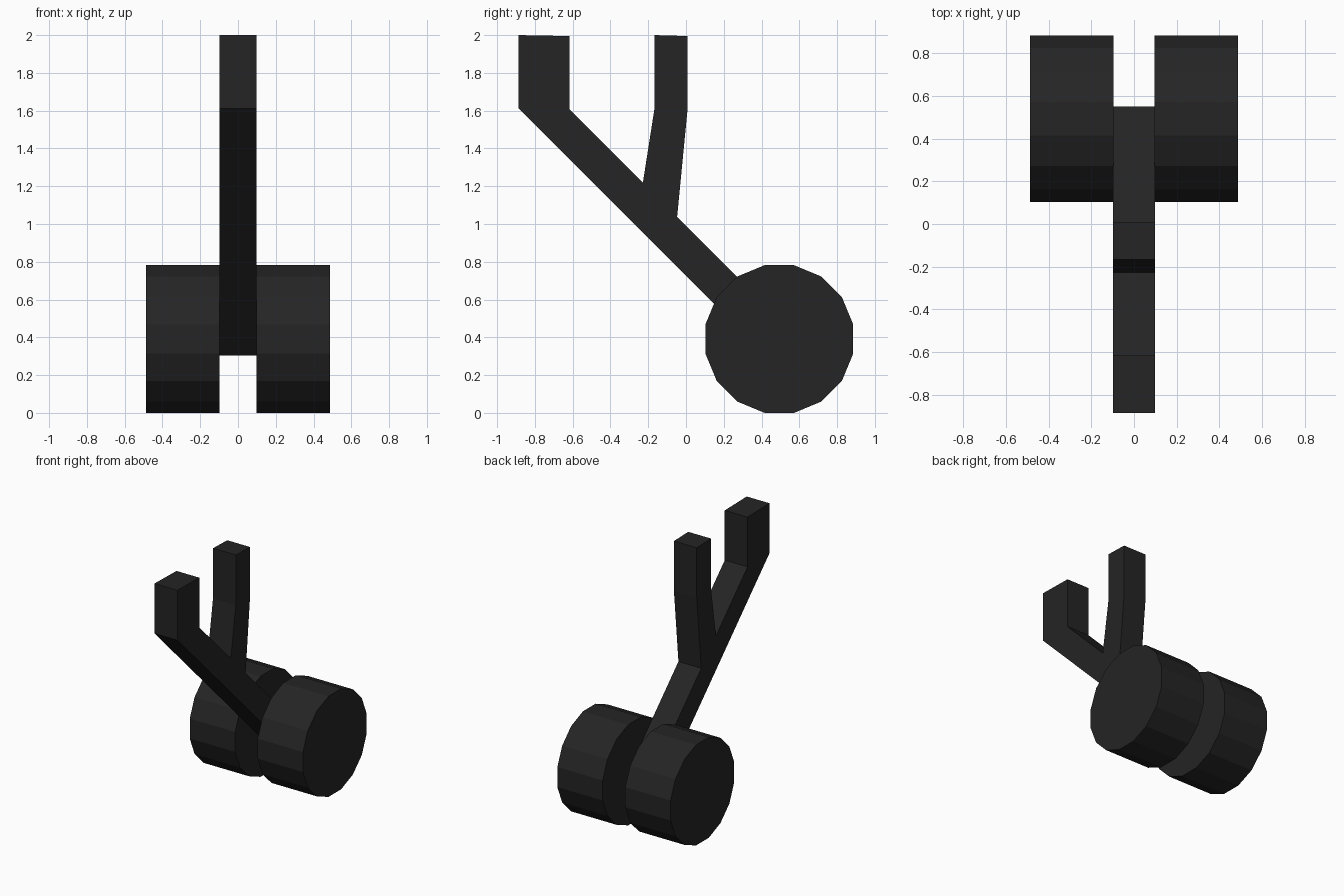
import bpy, bmesh, math
from mathutils import Matrix

if "Cube" in bpy.data.objects:
    bpy.data.objects.remove(bpy.data.objects["Cube"])

black = bpy.data.materials.new("matte black")
black.diffuse_color = (0.018, 0.018, 0.018, 1)
black.use_nodes = True
black.node_tree.nodes["Principled BSDF"].inputs["Base Color"].default_value = black.diffuse_color


def finish(name, bm):
    bmesh.ops.recalc_face_normals(bm, faces=bm.faces)
    mesh = bpy.data.meshes.new(name)
    bm.to_mesh(mesh)
    bm.free()
    mesh.materials.append(black)
    obj = bpy.data.objects.new(name, mesh)
    bpy.context.collection.objects.link(obj)


def wheel(name, x):
    # 16-sided drum lying along x with a flat resting on the ground
    bm = bmesh.new()
    spin = Matrix.Rotation(math.radians(11.25), 4, 'X')
    turn = Matrix.Rotation(math.radians(90), 4, 'Y')
    place = Matrix.Translation((x, 0.494, 0.391))
    r = 0.391 / math.cos(math.radians(11.25))
    bmesh.ops.create_cone(bm, cap_ends=True, segments=16, radius1=r, radius2=r,
                          depth=0.39, matrix=place @ spin @ turn)
    # make sure a flat, not a corner, is at the bottom
    low = min(v.co.z for v in bm.verts)
    if low < -0.004:
        bmesh.ops.rotate(bm, verts=bm.verts, cent=(x, 0.494, 0.391),
                         matrix=Matrix.Rotation(math.radians(11.25), 3, 'X'))
    finish(name, bm)


# pair of wheels
for side, x in (("left", -0.292), ("right", 0.292)):
    wheel(side + "_wheel", x)

# forked strut: side profile (y, z) extruded across x
HALF = 0.098
profile = [(0.42, 0.305), (0.55, 0.44), (-0.047, 1.037), (0.008, 1.605),
           (0.008, 1.995), (-0.167, 2.0), (-0.167, 1.61), (-0.228, 1.22),
           (-0.616, 1.608), (-0.616, 1.995), (-0.886, 2.0), (-0.886, 1.612)]
bm = bmesh.new()
face = bm.faces.new([bm.verts.new((-HALF, y, z)) for y, z in profile])
new = bmesh.ops.extrude_face_region(bm, geom=[face])["geom"]
bmesh.ops.translate(bm, vec=(2 * HALF, 0, 0),
                    verts=[g for g in new if isinstance(g, bmesh.types.BMVert)])
finish("forked_strut", bm)
